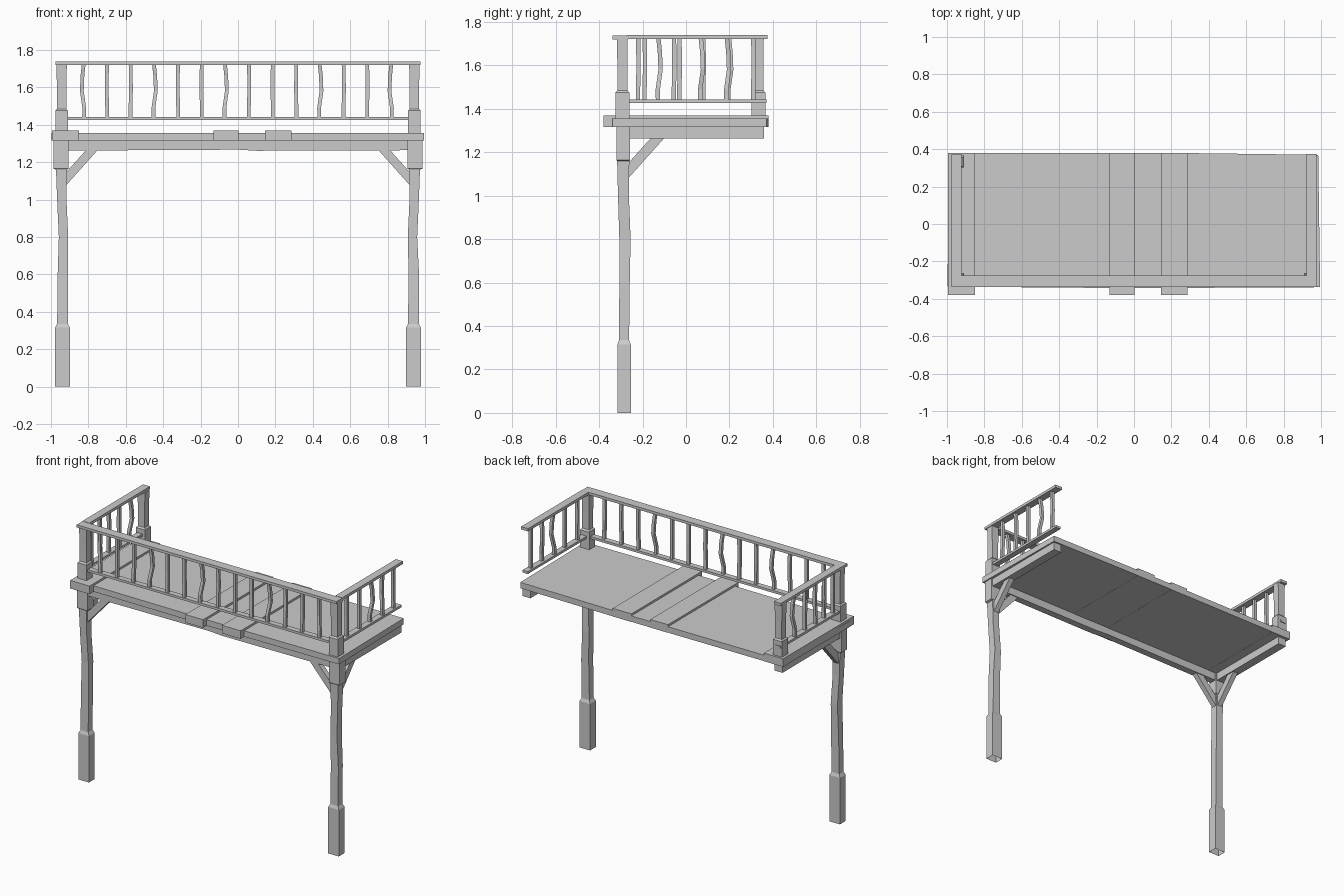
import bpy, bmesh, math, random
from mathutils import Vector

if "Cube" in bpy.data.objects:
    bpy.data.objects.remove(bpy.data.objects["Cube"])
random.seed(3)


def finish(name, bm):
    bmesh.ops.recalc_face_normals(bm, faces=bm.faces)
    me = bpy.data.meshes.new(name)
    bm.to_mesh(me)
    bm.free()
    ob = bpy.data.objects.new(name, me)
    bpy.context.collection.objects.link(ob)
    return ob


def loft(name, sections, open_bottom=False):
    """Square-section column through (z, cx, cy, width_x, width_y) rings."""
    bm = bmesh.new()
    rings = []
    for z, cx, cy, wx, wy in sections:
        rings.append([bm.verts.new((cx + sx * wx / 2, cy + sy * wy / 2, z))
                      for sx, sy in ((-1, -1), (1, -1), (1, 1), (-1, 1))])
    for a, b in zip(rings, rings[1:]):
        for i in range(4):
            j = (i + 1) % 4
            bm.faces.new((a[i], a[j], b[j], b[i]))
    bm.faces.new(rings[-1])
    if not open_bottom:
        bm.faces.new(rings[0][::-1])
    return finish(name, bm)


def box(name, x0, x1, y0, y1, z0, z1):
    cx, cy, wx, wy = (x0 + x1) / 2, (y0 + y1) / 2, x1 - x0, y1 - y0
    return loft(name, [(z0, cx, cy, wx, wy), (z1, cx, cy, wx, wy)])


def prism(name, profile, place):
    """Extrude a 2D profile; place(u, v, side) gives the 3D point."""
    bm = bmesh.new()
    a = [bm.verts.new(place(u, v, -1)) for u, v in profile]
    b = [bm.verts.new(place(u, v, 1)) for u, v in profile]
    bm.faces.new(a)
    bm.faces.new(b[::-1])
    for i in range(len(a)):
        j = (i + 1) % len(a)
        bm.faces.new((a[i], a[j], b[j], b[i]))
    return finish(name, bm)


def baluster(name, x, y, wavy):
    k = 0.008 if wavy else 0.0015
    s = random.choice((-1, 1))
    offs = [-0.5, -0.6, 1, 0.6, -0.2]
    zs = [1.43, 1.49, 1.58, 1.66, 1.722]
    loft(name, [(z, x + s * k * o, y + k * o, 0.02, 0.02) for z, o in zip(zs, offs)])


def rail_post(name, x, y):
    loft(name, [(1.355, x, y, 0.068, 0.064), (1.475, x, y, 0.068, 0.064),
                (1.485, x, y, 0.05, 0.046), (1.6, x, y, 0.05, 0.046),
                (1.722, x, y, 0.056, 0.05)])


# deck and the raised planks laid across it
prism("deck", [(-0.998, -0.335), (0, -0.343), (0.995, -0.338), (0.985, 0.37),
               (0.29, 0.379), (-0.985, 0.379)],
      lambda u, v, s: (u, v, 1.336 + s * 0.02))
for x0, x1 in ((-0.995, -0.85), (-0.13, 0.003), (0.145, 0.285)):
    box("raised_plank", x0, x1, -0.379, 0.379, 1.315, 1.37)

# beams under the deck
prism("front_beam", [(-0.92, 1.262), (0, 1.267), (0.1, 1.261), (0.92, 1.264),
                     (0.92, 1.317), (-0.92, 1.317)],
      lambda u, v, s: (u, -0.288 + s * 0.024, v))

for side, label in ((-1, "left"), (1, "right")):
    c = side * 0.938
    # leg with foot block, worn shaft and head block
    loft(label + "_leg", [
        (0, c, -0.285, 0.08, 0.062), (0.315, c, -0.285, 0.08, 0.062),
        (0.335, c, -0.285, 0.058, 0.046), (0.6, c + 0.002, -0.283, 0.056, 0.048),
        (0.8, side * 0.933, -0.281, 0.05, 0.052), (1.0, side * 0.942, -0.288, 0.05, 0.05),
        (1.16, side * 0.944, -0.289, 0.058, 0.056), (1.165, side * 0.946, -0.289, 0.08, 0.063),
        (1.317, side * 0.946, -0.289, 0.08, 0.063)], open_bottom=True)
    box(label + "_beam", side * 0.946 - 0.03, side * 0.946 + 0.03, -0.27, 0.36, 1.262, 1.317)

    # diagonal braces along the front and along the side
    brace = [(0, 1.075), (0.17, 1.265), (0.108, 1.265), (0, 1.145)]
    prism(label + "_front_brace", brace,
          lambda u, v, s: (side * (0.92 - u), -0.288 + s * 0.018, v))
    prism(label + "_side_brace", brace,
          lambda u, v, s: (side * 0.942 + s * 0.018, -0.27 + u, v))

    # front corner rail posts and side rails
    rail_post(label + "_rail_post", side * 0.943, -0.293)
    rx = side * 0.949
    box(label + "_top_rail", rx - 0.026, rx + 0.026, -0.275, 0.375, 1.72, 1.739)
    box(label + "_lower_rail", rx - 0.02, rx + 0.02, -0.27, 0.37, 1.427, 1.443)
rail_post("left_back_rail_post", -0.943, 0.333)

# front rails
box("front_top_rail", -0.975, 0.975, -0.338, -0.275, 1.719, 1.737)
box("front_lower_rail", -0.92, 0.92, -0.313, -0.275, 1.425, 1.441)

# balusters
for i in range(14):
    baluster("front_baluster", -0.827 + i * 1.645 / 13, -0.296, i in (0, 3, 6, 10, 13))
for i, y in enumerate((-0.19, -0.055, 0.07, 0.19, 0.31)):
    baluster("right_baluster", 0.949, y, i in (2, 3))
for i, y in enumerate((-0.22, -0.125, -0.03, 0.08, 0.2)):
    baluster("left_baluster", -0.949, y, i in (1, 4))
